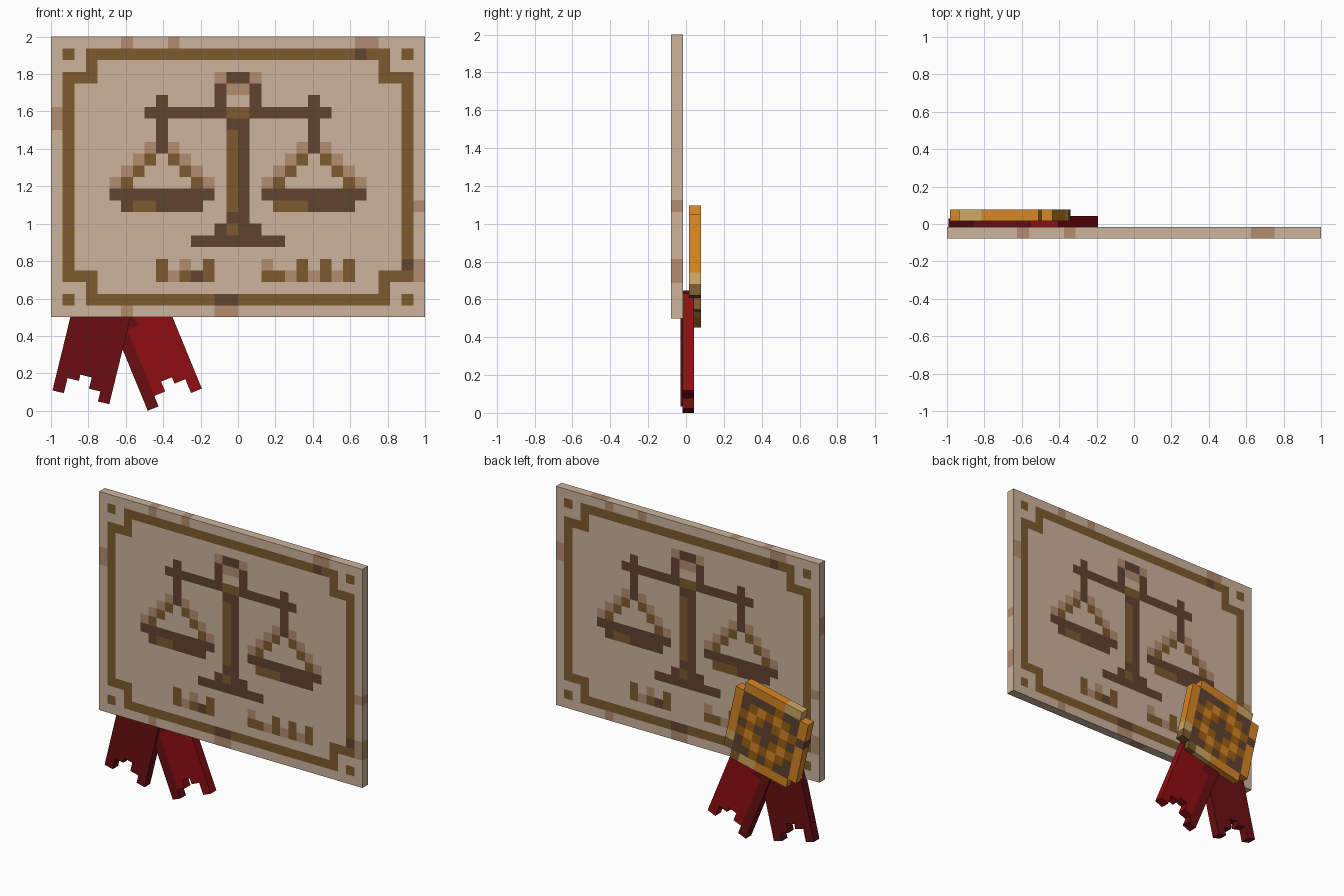
import bpy, bmesh, math

if "Cube" in bpy.data.objects:
    bpy.data.objects.remove(bpy.data.objects["Cube"])

PX = 0.0625  # size of one pixel cell


def material(name, r, g, b):
    m = bpy.data.materials.new(name)
    lin = [((v / 255 + 0.055) / 1.055) ** 2.4 for v in (r, g, b)]
    m.diffuse_color = (*lin, 1)
    m.use_nodes = True
    m.node_tree.nodes["Principled BSDF"].inputs["Base Color"].default_value = m.diffuse_color
    return m


MATS = {
    "p": material("parchment", 204, 180, 156),
    "s": material("stain", 178, 140, 112),
    "o": material("ochre_ink", 125, 91, 45),
    "d": material("dark_ink", 97, 67, 48),
    "g": material("seal_orange", 213, 133, 36),
    "t": material("seal_highlight", 205, 167, 98),
    "a": material("seal_amber", 156, 95, 17),
    "r": material("ribbon_red", 143, 14, 18),
    "k": material("ribbon_dark_red", 106, 15, 18),
}
KEYS = list(MATS)


def slab(name, xs, zs, paint, depth, loc, angle=0, flip_back=False):
    """Thick sheet of cells; paint(col, row) gives a colour key or None for a gap."""
    bm = bmesh.new()
    nc, nr, h = len(xs) - 1, len(zs) - 1, depth / 2
    cache = {}

    def vert(i, j, y):
        if (i, j, y) not in cache:
            cache[i, j, y] = bm.verts.new((xs[i], y, zs[j]))
        return cache[i, j, y]

    def face(key, *pts):
        bm.faces.new([vert(*p) for p in pts]).material_index = KEYS.index(key)

    def cell(c, r):
        return paint(c, r) if 0 <= c < nc and 0 <= r < nr else None

    for c in range(nc):
        for r in range(nr):
            k = cell(c, r)
            if not k:
                continue
            back = cell(nc - 1 - c, r) if flip_back else k
            a, b, d, e = (c, r), (c + 1, r), (c + 1, r + 1), (c, r + 1)
            face(k, (*a, -h), (*b, -h), (*d, -h), (*e, -h))
            face(back, (*e, h), (*d, h), (*b, h), (*a, h))
            # rim wherever the neighbour is missing
            for p, q, dc, dr in ((a, b, 0, -1), (b, d, 1, 0), (d, e, 0, 1), (e, a, -1, 0)):
                if not cell(c + dc, r + dr):
                    face(k, (*q, -h), (*p, -h), (*p, h), (*q, h))
    bmesh.ops.recalc_face_normals(bm, faces=bm.faces)
    me = bpy.data.meshes.new(name)
    bm.to_mesh(me)
    bm.free()
    for m in MATS.values():
        me.materials.append(m)
    ob = bpy.data.objects.new(name, me)
    ob.location = loc
    ob.rotation_euler = (0, math.radians(angle), 0)
    bpy.context.collection.objects.link(ob)
    return ob


# ---- Board artwork: rectangles of cells, row 0 at the top ----
art = {}


def rect(key, c0, r0, c1=None, r1=None, mirror=False):
    for c in range(c0, (c0 if c1 is None else c1) + 1):
        for r in range(r0, (r0 if r1 is None else r1) + 1):
            art[c, r] = key
            if mirror:
                art[31 - c, r] = key


# border with stepped corners and corner dots
for r in (1, 22):
    rect("o", 3, r, 28)
    rect("o", 1, r, mirror=True)
rect("o", 1, 3, 1, 20, True)
for r0, r1, bar in ((1, 3, 3), (20, 22, 20)):
    rect("o", 3, r0, 3, r1, True)
    rect("o", 1, bar, 3, bar, True)

# balance: beam, top ring, post and foot
rect("d", 8, 6, 23)
rect("d", 15, 3, 16)
rect("s", 14, 3, mirror=True)
rect("d", 14, 4, 14, 5, True)
rect("s", 15, 4, 16)
rect("d", 15, 7, 16, 16)
rect("o", 15, 6, 16)
rect("o", 15, 8, 15, 14)
rect("d", 14, 16, 17)
rect("o", 15, 16)
rect("d", 12, 17, 19)

# hangers, strings and pans
rect("d", 9, 5, 9, 9, True)
for side in (-1, 1):
    for i in range(4):
        rect("s", 9 + side * (i + 1), 9 + i, mirror=True)
        if i:
            rect("o", 9 + side * i, 9 + i, mirror=True)
rect("d", 5, 13, 13, mirror=True)
rect("d", 6, 14, 12, mirror=True)
rect("o", 7, 14, 8)
rect("o", 19, 14, 21)

# little tally strokes under the balance
for c in (9, 11, 13, 18, 21, 23, 25):
    rect("o", c, 19, c, 20)
for c, key in ((10, "s"), (12, "d"), (19, "o"), (20, "s"), (22, "s"), (24, "s")):
    rect(key, c, 20)
rect("s", 11, 19)
rect("s", 18, 19)

# stains along the edges and worn spots in the border
for c0, r0, c1, r1 in ((6, 0, 6, 0), (10, 0, 10, 0), (26, 0, 27, 0), (0, 6, 0, 7),
                       (31, 14, 31, 14), (31, 19, 31, 20), (6, 23, 6, 23), (14, 23, 15, 23)):
    rect("s", c0, r0, c1, r1)
rect("d", 26, 1)
rect("d", 30, 19)
rect("d", 14, 22, 15)

slab("board", [-1 + i * PX for i in range(33)], [2 - j * PX for j in range(25)],
     lambda c, r: art.get((c, r), "p"), 0.061, (0, -0.0475, 0), flip_back=True)

# ---- Seal: notched square plaque, drawn as seen from the back ----
SEAL = (" gggggtt ",
        "gddddaddg",
        "gdagagadg",
        "gagadagad",
        "gdadddadg",
        "gagadagag",
        "tdagagadg",
        "oddadaddg",
        " ottgggg ")
half = 4.5 * PX
slab("seal", [-half + i * PX for i in range(10)], [half - j * PX for j in range(10)],
     lambda c, r: None if SEAL[r][8 - c] == " " else SEAL[r][8 - c],
     0.061, (-0.662, 0.0475, 0.774), -12.5)


# ---- Ribbons: five strips with a ragged lower end ----
def ribbon(name, drops, key, dark, loc, angle):
    zs = sorted(set(drops)) + [0.44, 0.555]
    slab(name, [(i - 2.5) * PX for i in range(6)], zs,
         lambda c, r: None if zs[r] < drops[c] else
         ("k" if dark(c, zs[r]) else key), 0.06, loc, angle)


ribbon("left_ribbon", (0, 0.083, 0.117, 0.055, 0), "k", lambda c, z: True,
       (-0.84, 0.0, 0.072), 13.7)
ribbon("right_ribbon", (0, 0.06, 0.117, 0.08, 0), "r",
       lambda c, z: c == 0 or (c == 1 and z > 0.4), (-0.338, 0.012, 0.0593), -22.3)
